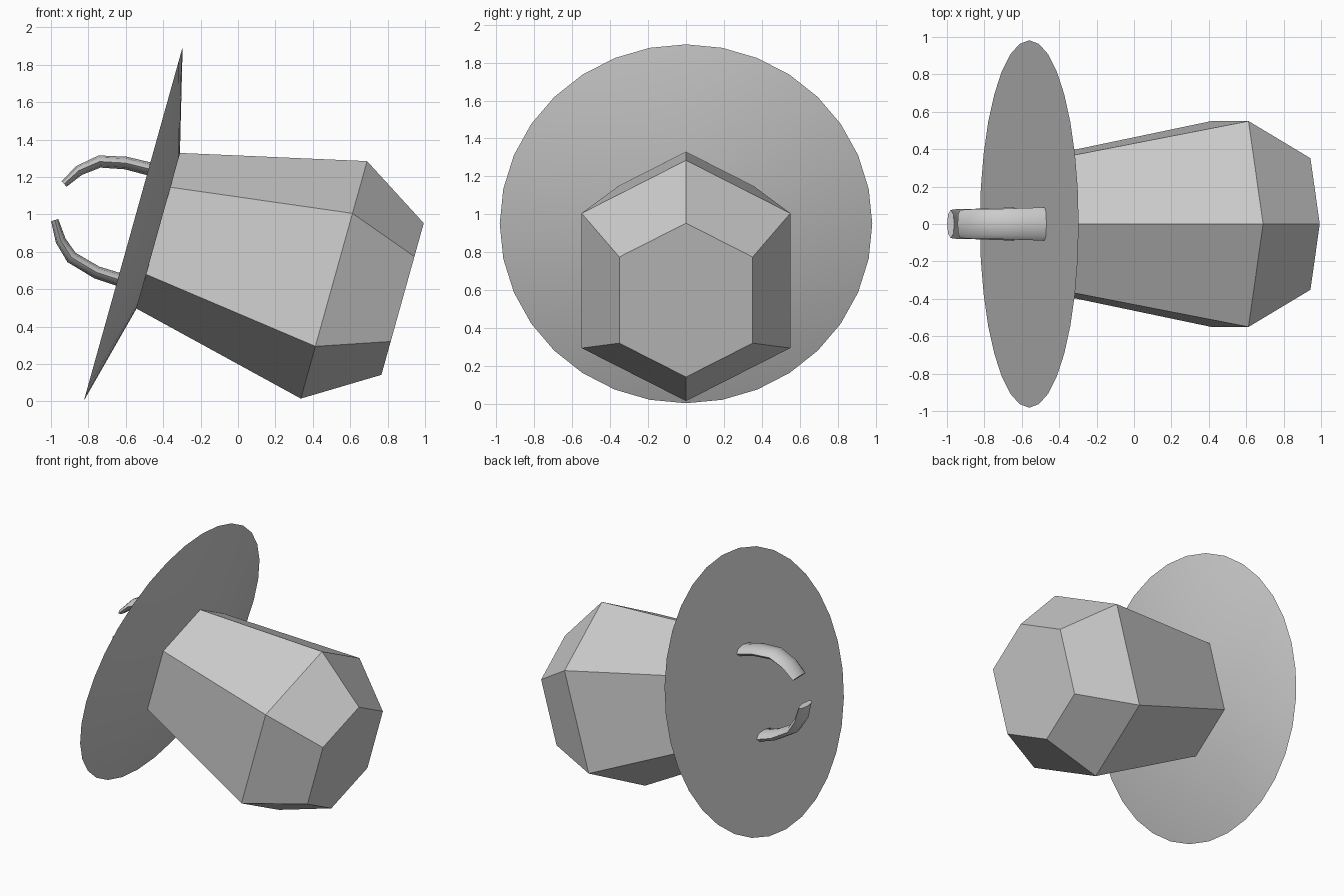
import bpy, bmesh, math
from mathutils import Vector

old = bpy.data.objects.get("Cube")
if old:
    bpy.data.objects.remove(old, do_unlink=True)

grey = bpy.data.materials.new("plain grey")
grey.use_nodes = True
GREY = (0.6, 0.6, 0.6, 1)
grey.diffuse_color = GREY
grey.node_tree.nodes["Principled BSDF"].inputs["Base Color"].default_value = GREY

# Tilted frame shared by the plate and the body
TILT = math.radians(15.6)
AXIS = Vector((math.cos(TILT), 0, -math.sin(TILT)))
UP = Vector((math.sin(TILT), 0, math.cos(TILT)))
SIDE = Vector((0, 1, 0))
ORIGIN = Vector((-0.56, 0, 0.95))


def loft(name, rings, smooth_angle):
    """Skin a list of equal-length point rings and cap both ends."""
    bm = bmesh.new()
    loops = [[bm.verts.new(p) for p in ring] for ring in rings]
    n = len(loops[0])
    for a, b in zip(loops, loops[1:]):
        for i in range(n):
            j = (i + 1) % n
            bm.faces.new((a[i], a[j], b[j], b[i]))
    bm.faces.new(loops[0])
    bm.faces.new(loops[-1])
    bmesh.ops.recalc_face_normals(bm, faces=bm.faces)
    mesh = bpy.data.meshes.new(name)
    bm.to_mesh(mesh)
    bm.free()
    mesh.materials.append(grey)
    obj = bpy.data.objects.new(name, mesh)
    bpy.context.collection.objects.link(obj)
    bpy.ops.object.select_all(action="DESELECT")
    obj.select_set(True)
    bpy.context.view_layer.objects.active = obj
    bpy.ops.object.shade_smooth_by_angle(angle=math.radians(smooth_angle))
    return obj


def ring(distance, radius, shape):
    centre = ORIGIN + AXIS * distance
    return [centre + (UP * u + SIDE * s) * radius for u, s in shape]


circle = [(math.cos(math.tau * i / 32), math.sin(math.tau * i / 32)) for i in range(32)]
hexagon = [(1, 0), (0.56, 0.835), (-0.56, 0.835), (-1, 0), (-0.56, -0.835), (0.56, -0.835)]

# Round plate: flat behind, shallow cone towards the body
loft("round_plate", [ring(0, 0.982, circle), ring(0.139, 0.43, circle)], 30)

# Six-sided body that widens, then narrows to a flat end
loft("hexagonal_body", [ring(0.13, 0.43, hexagon), ring(1.114, 0.659, hexagon),
                        ring(1.495, 0.421, hexagon)], 10)


def hook(name, path, widths, thicknesses):
    """Flattened tube swept along an x-z path."""
    points = [Vector((x, 0, z)) for x, z in path]
    rings = []
    for i, p in enumerate(points):
        along = (points[min(i + 1, len(points) - 1)] - points[max(i - 1, 0)]).normalized()
        across = along.cross(SIDE)
        rings.append([p + SIDE * (widths[i] * c) + across * (thicknesses[i] * s)
                      for c, s in circle[::4]])
    loft(name, rings, 60)


# Two curved prongs behind the plate
WIDTHS = (0.09, 0.085, 0.08, 0.08, 0.075)
THICK = (0.036, 0.034, 0.033, 0.028, 0.02)
hook("upper_prong", [(-0.44, 1.235), (-0.6, 1.275), (-0.74, 1.283), (-0.85, 1.235), (-0.93, 1.163)],
     WIDTHS, THICK)
hook("lower_prong", [(-0.6, 0.64), (-0.755, 0.69), (-0.89, 0.77), (-0.948, 0.86), (-0.98, 0.97)],
     WIDTHS, THICK)
